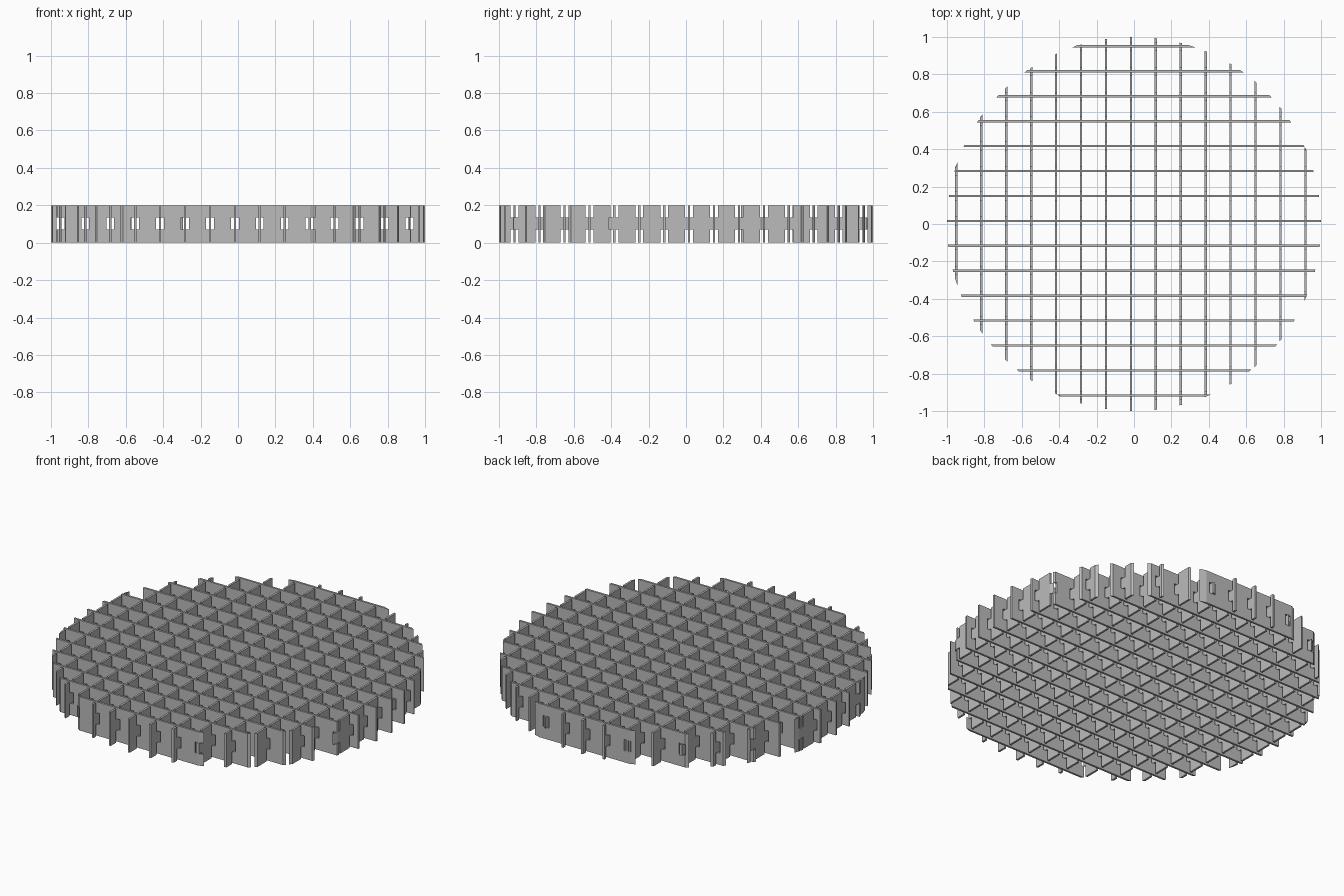
import bpy
import bmesh
import math

RADIUS, HEIGHT = 1.0, 0.2
PITCH, OFFSET = 0.1333, 0.0167     # slat spacing and half-step shift of the grid
THICK = 0.012                      # slat thickness
GAP = 0.042                        # width of the cut-outs at each crossing
LEVELS = (0.0, 0.07, 0.135, HEIGHT)
STEPS = range(-7, 8)

cube = bpy.data.objects.get("Cube")
if cube:
    bpy.data.objects.remove(cube, do_unlink=True)

grey = bpy.data.materials.new("plain_grey")
grey.use_nodes = True
colour = (0.5, 0.5, 0.5, 1)
grey.diffuse_color = colour
grey.node_tree.nodes["Principled BSDF"].inputs["Base Color"].default_value = colour


def chord(d):
    """Half length of the disc at distance d from its middle."""
    return math.sqrt(max(RADIUS ** 2 - d ** 2, 0))


def make_slat(name, place, crossings, open_rows, along_x):
    """Upright slat with cut-outs in the given rows, its ends trimmed to the disc."""
    near, far = place - THICK / 2, place + THICK / 2
    reach = chord(place)
    inner = reach - THICK * 2
    cuts = [(c - GAP / 2, c + GAP / 2) for c in crossings]
    marks = [m for pair in cuts for m in pair if abs(m) < reach - 0.003]
    marks = [-reach] + sorted(marks) + [reach]

    bm = bmesh.new()
    grid = {(i, j): bm.verts.new((u, near, z))
            for i, u in enumerate(marks) for j, z in enumerate(LEVELS)}
    for i in range(len(marks) - 1):
        mid = (marks[i] + marks[i + 1]) / 2
        in_cut = any(a < mid < b for a, b in cuts)
        for j in range(3):
            if not (in_cut and j in open_rows):
                bm.faces.new((grid[i, j], grid[i + 1, j],
                              grid[i + 1, j + 1], grid[i, j + 1]))
    loose = [v for v in bm.verts if not v.link_faces]
    bmesh.ops.delete(bm, geom=loose, context='VERTS')

    # Thicken the outline
    result = bmesh.ops.extrude_face_region(bm, geom=bm.faces[:], use_keep_orig=True)
    for v in result["geom"]:
        if isinstance(v, bmesh.types.BMVert):
            v.co.y = far

    # Bevel the ends to follow the round rim
    for v in bm.verts:
        if abs(abs(v.co.x) - reach) < 0.001:
            v.co.x = math.copysign(max(chord(v.co.y), inner), v.co.x)
    if not along_x:
        for v in bm.verts:
            v.co.x, v.co.y = v.co.y, v.co.x
    bmesh.ops.recalc_face_normals(bm, faces=bm.faces[:])

    mesh = bpy.data.meshes.new(name)
    bm.to_mesh(mesh)
    bm.free()
    mesh.materials.append(grey)
    bpy.context.collection.objects.link(bpy.data.objects.new(name, mesh))


across = [OFFSET + k * PITCH for k in STEPS]     # y of the slats running sideways
lengthwise = [-OFFSET + k * PITCH for k in STEPS]  # x of the slats running front to back

# Sideways slats have windows; front-to-back slats are notched from both edges
for n, y in enumerate(across, 1):
    make_slat(f"cross_slat_{n}", y, lengthwise, (1,), True)
for n, x in enumerate(lengthwise, 1):
    make_slat(f"long_slat_{n}", x, across, (0, 2), False)
